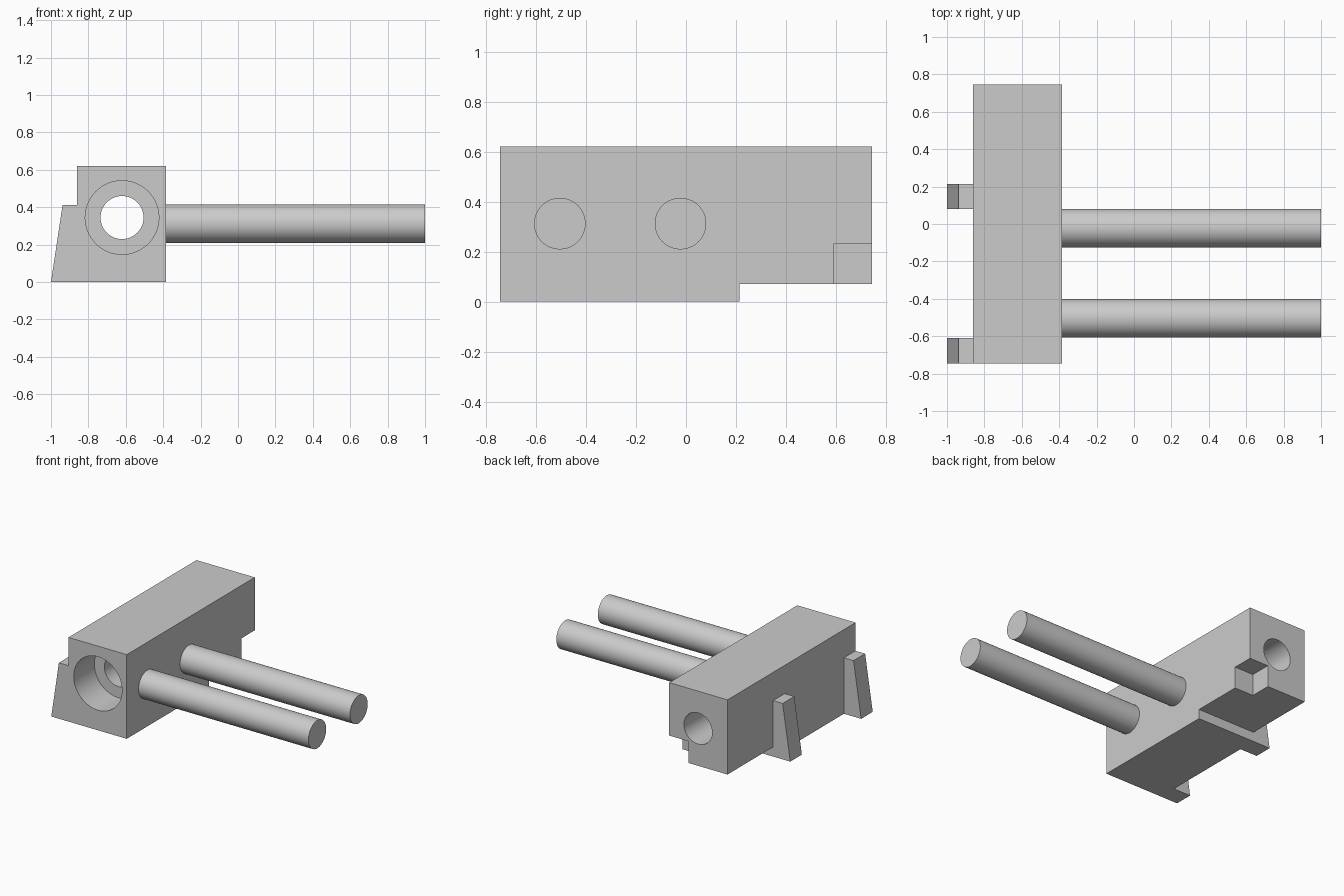
import bpy
import math

cube = bpy.data.objects.get("Cube")
if cube:
    bpy.data.objects.remove(cube, do_unlink=True)

grey = bpy.data.materials.new("light_grey")
grey.use_nodes = True
grey.diffuse_color = (0.6, 0.6, 0.6, 1)
grey.node_tree.nodes["Principled BSDF"].inputs["Base Color"].default_value = (0.6, 0.6, 0.6, 1)

LEFT, RIGHT, FRONT, BACK = -0.86, -0.385, -0.745, 0.745
STEP_Y, STEP_Z, TOP = 0.215, 0.07, 0.62
BORE_X, BORE_Z, BORE_R, HOLE_R = -0.62, 0.345, 0.197, 0.115
SEGMENTS = 64


def prism(name, verts_a, verts_b):
    """Solid between two matching end profiles."""
    n = len(verts_a)
    faces = [list(range(n)), list(range(2 * n - 1, n - 1, -1))]
    faces += [[i, i + n, (i + 1) % n + n, (i + 1) % n] for i in range(n)]
    mesh = bpy.data.meshes.new(name)
    mesh.from_pydata(verts_a + verts_b, [], faces)
    obj = bpy.data.objects.new(name, mesh)
    bpy.context.collection.objects.link(obj)
    bpy.context.view_layer.objects.active = obj
    bpy.ops.object.select_all(action='DESELECT')
    obj.select_set(True)
    bpy.ops.object.mode_set(mode='EDIT')
    bpy.ops.mesh.select_all(action='SELECT')
    bpy.ops.mesh.normals_make_consistent(inside=False)
    bpy.ops.object.mode_set(mode='OBJECT')
    mesh.materials.append(grey)
    return obj


def extrude_x(name, profile, x0, x1):
    return prism(name, [(x0, y, z) for y, z in profile], [(x1, y, z) for y, z in profile])


def extrude_y(name, profile, y0, y1):
    return prism(name, [(x, y0, z) for x, z in profile], [(x, y1, z) for x, z in profile])


def circle(u, v, r):
    steps = [2 * math.pi * i / SEGMENTS for i in range(SEGMENTS)]
    return [(u + r * math.cos(a), v + r * math.sin(a)) for a in steps]


def smooth(obj):
    bpy.ops.object.select_all(action='DESELECT')
    obj.select_set(True)
    bpy.context.view_layer.objects.active = obj
    bpy.ops.object.shade_smooth_by_angle(angle=math.radians(30))


def cut(target, cutter):
    mod = target.modifiers.new(cutter.name, 'BOOLEAN')
    mod.operation = 'DIFFERENCE'
    mod.solver = 'EXACT'
    mod.object = cutter
    bpy.context.view_layer.objects.active = target
    bpy.ops.object.modifier_apply(modifier=mod.name)
    bpy.data.objects.remove(cutter, do_unlink=True)


# Main block with a raised underside at the back
body = extrude_x("body_block", [(FRONT, 0), (STEP_Y, 0), (STEP_Y, STEP_Z),
                                (BACK, STEP_Z), (BACK, TOP), (FRONT, TOP)], LEFT, RIGHT)

# Through hole, front counterbore and corner notch
cut(body, extrude_y("through_hole", circle(BORE_X, BORE_Z, HOLE_R), -1, 1))
cut(body, extrude_y("counterbore", circle(BORE_X, BORE_Z, BORE_R), -1, FRONT + 0.24))
cut(body, extrude_x("corner_notch", [(0.59, -0.1), (1, -0.1), (1, 0.23), (0.59, 0.23)],
                    RIGHT - 0.155, 0))
smooth(body)

# Two round rods
for name, y in (("front_rod", -0.505), ("back_rod", -0.022)):
    smooth(extrude_x(name, circle(y, 0.312, 0.103), RIGHT - 0.01, 1))

# Two tapered side tabs
for name, y0, y1 in (("front_tab", FRONT, -0.61), ("back_tab", 0.08, STEP_Y)):
    extrude_y(name, [(-1, 0), (LEFT, 0), (LEFT, 0.412), (-0.938, 0.412)], y0, y1)
